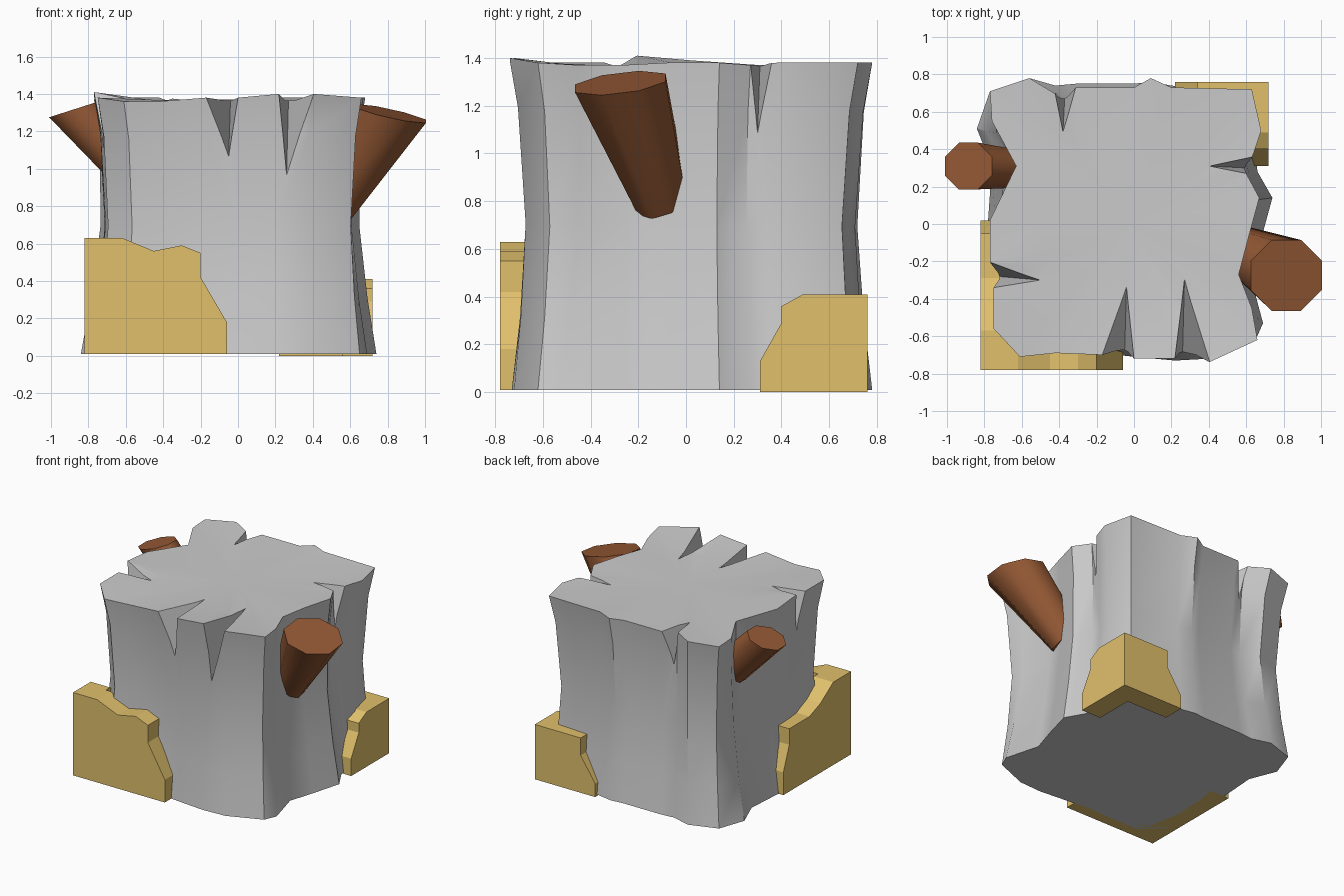
import bpy, bmesh, math
from mathutils import Vector

if "Cube" in bpy.data.objects:
    bpy.data.objects.remove(bpy.data.objects["Cube"])


def material(name, color):
    m = bpy.data.materials.new(name)
    m.diffuse_color = (*color, 1)
    m.use_nodes = True
    m.node_tree.nodes["Principled BSDF"].inputs["Base Color"].default_value = m.diffuse_color
    return m


def make_object(name, verts, faces, mat=None):
    bm = bmesh.new()
    vs = [bm.verts.new(v) for v in verts]
    for f in faces:
        bm.faces.new([vs[i] for i in f])
    bmesh.ops.recalc_face_normals(bm, faces=bm.faces)
    me = bpy.data.meshes.new(name)
    bm.to_mesh(me)
    bm.free()
    ob = bpy.data.objects.new(name, me)
    bpy.context.collection.objects.link(ob)
    if mat:
        me.materials.append(mat)
    return ob


def bridge(n, rings):
    return [(r * n + i, r * n + (i + 1) % n, (r + 1) * n + (i + 1) % n, (r + 1) * n + i)
            for r in range(rings - 1) for i in range(n)]


def smooth(ob, deg):
    bpy.ops.object.select_all(action='DESELECT')
    ob.select_set(True)
    bpy.context.view_layer.objects.active = ob
    bpy.ops.object.shade_smooth_by_angle(angle=math.radians(deg))


# Trunk outlines, matched point for point: top rim (x, y, z) and foot (x, y)
rim = [(-.61, -.71, 1.36), (-.42, -.69, 1.36), (-.17, -.70, 1.38), (0, -.72, 1.38),
       (.22, -.72, 1.40), (.40, -.74, 1.40), (.66, -.62, 1.38), (.63, -.45, 1.37),
       (.56, -.27, 1.37), (.61, -.08, 1.38), (.67, .14, 1.38), (.60, .27, 1.37),
       (.64, .38, 1.38), (.68, .50, 1.38), (.63, .72, 1.38), (.20, .73, 1.38),
       (.09, .78, 1.38), (0, .73, 1.37), (-.31, .73, 1.37), (-.41, .69, 1.38),
       (-.56, .78, 1.38), (-.77, .71, 1.37), (-.76, .55, 1.37), (-.63, .31, 1.37),
       (-.77, .02, 1.39), (-.77, -.21, 1.41), (-.75, -.34, 1.38), (-.75, -.56, 1.38)]
foot = [(-.62, -.70), (-.42, -.70), (-.17, -.69), (0, -.71),
        (.22, -.73), (.40, -.72), (.65, -.62), (.69, -.53),
        (.62, -.27), (.68, -.08), (.74, .14), (.66, .28),
        (.65, .38), (.67, .50), (.62, .70), (.20, .74),
        (.09, .76), (0, .75), (-.31, .75), (-.42, .74),
        (-.56, .78), (-.77, .71), (-.84, .51), (-.76, .31),
        (-.78, .02), (-.77, -.21), (-.76, -.34), (-.76, -.56)]
n = len(rim)
verts = []
for t, pinch in ((0, 1), (.22, .955), (.5, .92), (.85, .955), (1, 1)):
    for (tx, ty, tz), (fx, fy) in zip(rim, foot):
        verts.append(((fx + (tx - fx) * t) * pinch, (fy + (ty - fy) * t) * pinch,
                      .01 + (tz - .01) * t))
verts += [(x * .6, y * .6, 1.365) for x, y, z in rim]
verts.append((-.03, 0, 1.365))
faces = bridge(n, 6) + [tuple(range(n))]
faces += [(5 * n + i, 5 * n + (i + 1) % n, 6 * n) for i in range(n)]
trunk = make_object("trunk", verts, faces)

# Splits in the rim: inner tip, lowest point on the bark, left and right rim points
splits = [((-.04, -.33), (-.05, -.68, 1.06), (-.17, -.70), (0, -.72)),
          ((.27, -.29), (.26, -.68, .97), (.22, -.72), (.40, -.74)),
          ((.40, .31), (.59, .30, 1.09), (.60, .27), (.64, .36)),
          ((-.38, .49), (-.37, .68, 1.10), (-.31, .73), (-.42, .69)),
          ((-.50, -.30), (-.73, -.28, 1.08), (-.77, -.21), (-.75, -.34))]
verts, faces = [], []
for tip, low, left, right in splits:
    T, P = Vector((*tip, 1.37)), Vector(low)
    b = len(verts)
    verts += [T + (T - P) * .3, P + (P - T) * .3]
    for q in (left, right):
        Q = Vector((*q, 1.38))
        verts.append(Q + (Q - T) * .35 + (Q - P) * .35)
    faces += [(b, b + 1, b + 2), (b, b + 1, b + 3), (b, b + 2, b + 3), (b + 1, b + 2, b + 3)]
cutter = make_object("split_cutter", verts, faces)
cutter.hide_render = True
mod = trunk.modifiers.new("splits", 'BOOLEAN')
mod.operation, mod.solver, mod.object = 'DIFFERENCE', 'EXACT', cutter
bpy.context.view_layer.objects.active = trunk
bpy.ops.object.modifier_apply(modifier="splits")
bpy.data.objects.remove(cutter)
smooth(trunk, 38)

brown = material("branch_brown", (.30, .10, .035))
yellow = material("moss_yellow", (.75, .53, .15))


# Branch stubs: tapered eight-sided lofts; slopes tilt each ring
def branch(name, rings):
    vs = []
    for (x, y, z), r, (sx, sy) in rings:
        for k in range(8):
            a = math.pi * (k + .5) / 4
            dx, dy = r * math.cos(a), r * math.sin(a)
            vs.append((x + dx, y + dy, z + sx * dx + sy * dy))
    ob = make_object(name, vs, bridge(8, 2) + [tuple(range(8)), tuple(range(8, 16))], brown)
    smooth(ob, 50)


branch("right_branch", [((.50, -.10, .80), .11, (-.6, .3)),
                        ((.815, -.275, 1.295), .205, (-.22, .12))])
branch("left_branch", [((-.58, .29, 1.01), .10, (.9, 0)),
                       ((-.885, .31, 1.315), .135, (.32, 0))])


# Corner patches: two stepped slabs mitred at the outer corner
def corner_patch(name, cx, cy, z0, along_x, along_y, thick=.16):
    sx, sy = -math.copysign(1, cx), -math.copysign(1, cy)
    vs, fs = [], []
    for prof, is_x in ((along_x, True), (along_y, False)):
        pts = [(0, z0)] + prof + [(prof[-1][0], z0)]
        m, b = len(pts), len(vs)
        for d in (0, thick):
            for s, z in pts:
                s = max(s, d)
                u, v = (s, d) if is_x else (d, s)
                vs.append((cx + sx * u, cy + sy * v, z))
        fs += [tuple(b + i for i in range(m)), tuple(b + m + i for i in range(m))]
        # skip the mitre wall hidden between the slabs
        fs += [(b + i, b + i + 1, b + m + i + 1, b + m + i) for i in range(1, m - 1)]
        fs.append((b + m - 1, b, b + m, b + 2 * m - 1))
    ob = make_object(name, vs, fs, yellow)
    bm = bmesh.new()
    bm.from_mesh(ob.data)
    bmesh.ops.remove_doubles(bm, verts=bm.verts, dist=.0005)
    bmesh.ops.recalc_face_normals(bm, faces=bm.faces)
    bm.to_mesh(ob.data)
    bm.free()


# Profiles are (distance from corner, height)
corner_patch("front_left_patch", -.82, -.78, .01,
             [(0, .63), (.20, .63), (.37, .56), (.52, .59), (.62, .55), (.62, .42), (.76, .18)],
             [(0, .63), (.21, .63), (.36, .53), (.49, .48), (.73, .48), (.73, .36), (.80, .18)])
corner_patch("back_right_patch", .72, .76, 0,
             [(0, .41), (.38, .41), (.38, .28), (.50, .10)],
             [(0, .41), (.27, .41), (.36, .36), (.36, .29), (.45, .13)])
